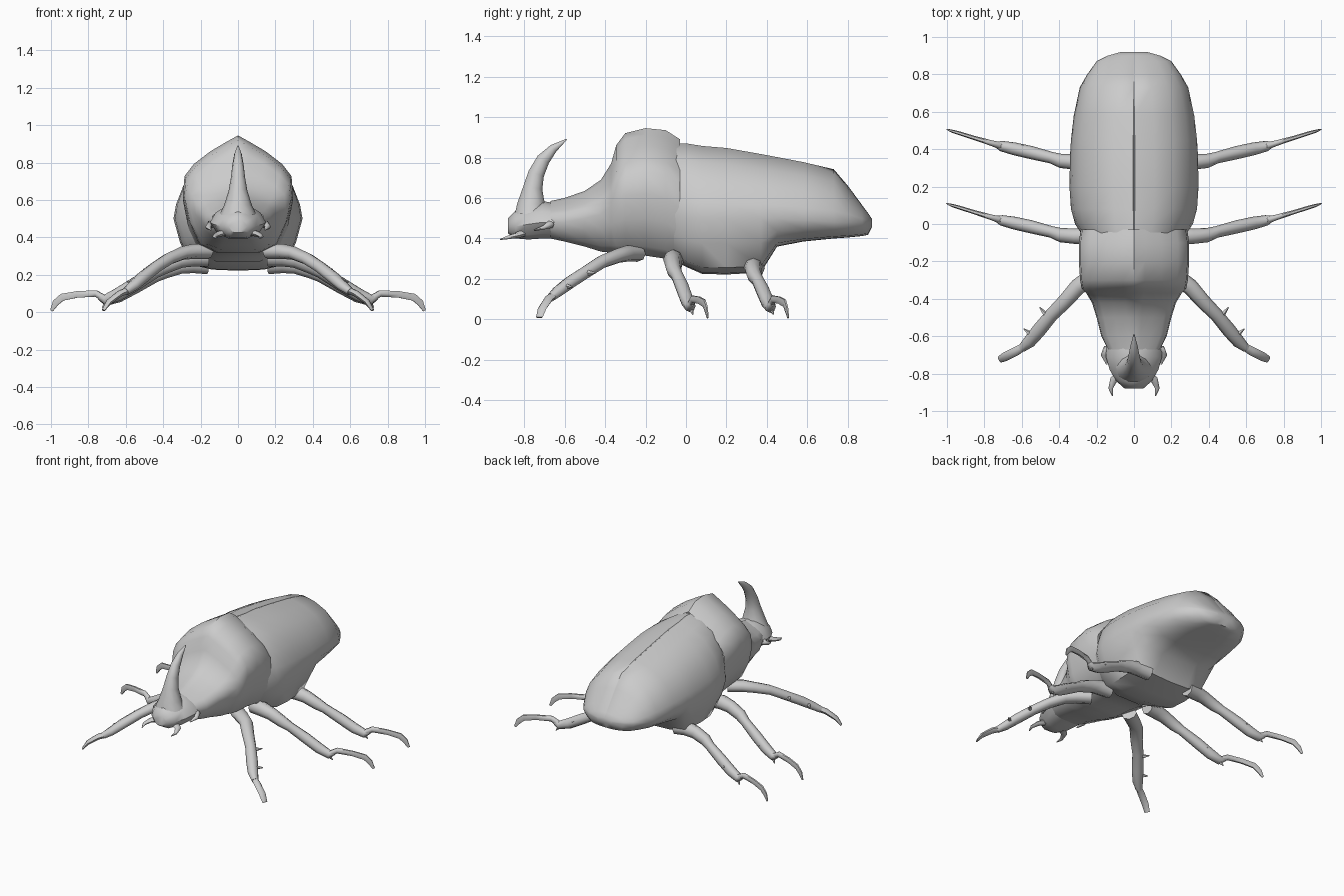
import bpy, bmesh, math
from mathutils import Vector


def skin(name, rings, angle=40, caps=(True, True)):
    """Bridge equal-length rings of points into a smooth-shaded mesh, capped where asked."""
    bm = bmesh.new()
    loops = [[bm.verts.new(p) for p in r] for r in rings]
    n = len(loops[0])
    for a, b in zip(loops, loops[1:]):
        for i in range(n):
            j = (i + 1) % n
            bm.faces.new((a[i], a[j], b[j], b[i]))
    if caps[0]:
        bm.faces.new(loops[0])
    if caps[1]:
        bm.faces.new(loops[-1])
    bmesh.ops.recalc_face_normals(bm, faces=bm.faces)
    me = bpy.data.meshes.new(name)
    bm.to_mesh(me)
    bm.free()
    ob = bpy.data.objects.new(name, me)
    bpy.context.collection.objects.link(ob)
    bpy.ops.object.select_all(action='DESELECT')
    ob.select_set(True)
    bpy.context.view_layer.objects.active = ob
    bpy.ops.object.shade_smooth_by_angle(angle=math.radians(angle))
    return ob


def body(name, half, stations, caps):
    """Loft along y. half = right-hand section outline (x, height) from top to bottom,
    stations = (y, half width, top z, widest z, bottom z)."""
    left = [(-x, h) for x, h in reversed(half[1:-1])]
    rings = []
    for y, w, top, mid, bot in stations:
        rings.append([(x * w, y, mid + h * ((top - mid) if h > 0 else (mid - bot)))
                      for x, h in half + left])
    return skin(name, rings, 50, caps)


def tube(name, path, up=(0, 0, 1), sides=8, side=1):
    """Tapered tube. path = (x, y, z, radius across, radius along up)."""
    pts = [Vector((p[0] * side, p[1], p[2])) for p in path]
    rings = []
    for i, p in enumerate(pts):
        t = (pts[min(i + 1, len(pts) - 1)] - pts[max(i - 1, 0)]).normalized()
        u = t.cross(Vector(up)).normalized()
        v = u.cross(t)
        rings.append([p + u * math.cos(a) * path[i][3] + v * math.sin(a) * path[i][4]
                      for a in (2 * math.pi * k / sides for k in range(sides))])
    return skin(name, rings, 65)


# Wing covers running down into the belly, with a fine seam along the back
wing_section = [(0, .988), (.012, 1), (.32, .93), (.62, .77), (.85, .5), (.96, .22), (1, 0),
                (.9, -.45), (.74, -.88), (.4, -.98), (0, -1)]
body("wing_covers_and_belly", wing_section, [
    (-.06, .275, .87, .52, .29), (.0, .315, .87, .50, .26), (.08, .337, .857, .50, .225),
    (.2, .345, .847, .50, .222), (.37, .342, .817, .50, .232), (.45, .337, .802, .50, .36),
    (.58, .322, .777, .49, .385), (.73, .29, .742, .48, .40), (.80, .25, .66, .48, .405),
    (.87, .2, .565, .48, .412), (.90, .14, .525, .48, .418), (.92, .07, .495, .48, .46)],
    (False, True))

# Domed shield behind the head, dropping steeply to a narrow neck
shield_section = [(0, 1), (.2, .9), (.5, .74), (.8, .53), (.97, .33), (1, 0),
                  (.92, -.4), (.72, -.85), (.4, -1), (0, -1)]
body("thorax_shield", shield_section, [
    (-.67, .14, .585, .48, .40), (-.60, .175, .60, .48, .385), (-.5, .2, .635, .50, .36),
    (-.42, .225, .69, .52, .335), (-.37, .255, .77, .56, .33), (-.345, .28, .86, .59, .325),
    (-.30, .288, .92, .61, .32), (-.2, .295, .945, .62, .315), (-.1, .295, .935, .60, .30),
    (-.03, .285, .89, .55, .27)], (False, False))

# Head
head_section = [(0, 1), (.4, .85), (.8, .5), (1, 0), (.75, -.7), (.4, -1), (0, -1)]
body("head", head_section, [
    (-.65, .15, .575, .48, .40), (-.71, .15, .585, .48, .40), (-.78, .13, .565, .47, .395),
    (-.84, .095, .54, .46, .40), (-.88, .05, .50, .46, .425)], (True, True))

# Curved horn rising from the head
tube("horn", [(0, -.765, .52, .10, .085), (0, -.765, .57, .075, .072), (0, -.757, .65, .05, .05),
              (0, -.74, .72, .038, .042), (0, -.705, .79, .03, .035),
              (0, -.655, .845, .02, .022), (0, -.59, .89, .003, .003)],
     up=(0, 1, 0), sides=10)

# Leg paths for the right side
front_leg = [(.16, -.24, .325, .05, .04), (.24, -.295, .325, .048, .04), (.3, -.335, .315, .044, .036),
             (.37, -.415, .285, .04, .033), (.44, -.485, .24, .036, .032),
             (.51, -.57, .185, .038, .032), (.56, -.63, .14, .034, .028), (.60, -.665, .11, .022, .022)]
front_foot = [(.58, -.65, .12, .02, .02), (.63, -.68, .10, .024, .018),
              (.69, -.71, .055, .024, .014), (.72, -.725, .01, .018, .006)]


def rear_leg(y, dz):
    return [(x, y + dy, z + dz * (.75 - x), r, r * 1.05) for x, dy, z, r in [
        (.16, -.04, .295, .048), (.24, -.05, .295, .048), (.31, -.05, .28, .042),
        (.39, -.045, .245, .038), (.44, -.028, .215, .031), (.55, 0, .15, .035),
        (.64, .02, .095, .034), (.71, .035, .065, .028), (.74, .045, .08, .014)]]


def rear_foot(y):
    return [(x, y + dy, z, a, b) for x, dy, z, a, b in [
        (.71, .035, .07, .02, .02), (.76, .05, .10, .015, .02), (.86, .08, .095, .011, .02),
        (.94, .105, .08, .01, .022), (.975, .115, .05, .008, .02), (.997, .123, .008, .004, .009)]]


def spur(name, base, tip, s):
    tube(name, [(*base, .02, .02), (*tip, .003, .003)], sides=5, side=s)


for s, tag in ((1, "right"), (-1, "left")):
    tube(f"front_leg_{tag}", front_leg, side=s)
    tube(f"front_foot_{tag}", front_foot, sides=6, side=s)
    spur(f"front_upper_spur_{tag}", (.46, -.50, .23), (.505, -.445, .23), s)
    spur(f"front_lower_spur_{tag}", (.54, -.60, .165), (.59, -.56, .16), s)
    for part, y, dz in (("middle", -.015, 0), ("hind", .382, -.07)):
        tube(f"{part}_leg_{tag}", rear_leg(y, dz), side=s)
        tube(f"{part}_foot_{tag}", rear_foot(y), sides=6, side=s)
        spur(f"{part}_heel_spur_{tag}", (.69, y + .03, .07), (.725, y + .05, .025), s)
        spur(f"{part}_shin_spur_{tag}", (.56, y, .14), (.60, y + .045, .115), s)
    # Small jaws and antennae
    tube(f"jaw_{tag}", [(.06, -.80, .43, .03, .02), (.11, -.835, .415, .02, .014),
                        (.125, -.88, .405, .012, .01), (.115, -.918, .395, .003, .003)],
         sides=6, side=s)
    tube(f"antenna_{tag}", [(.11, -.67, .47, .02, .02), (.15, -.67, .47, .02, .02),
                            (.16, -.70, .455, .018, .012), (.145, -.75, .44, .004, .004)],
         sides=6, side=s)
